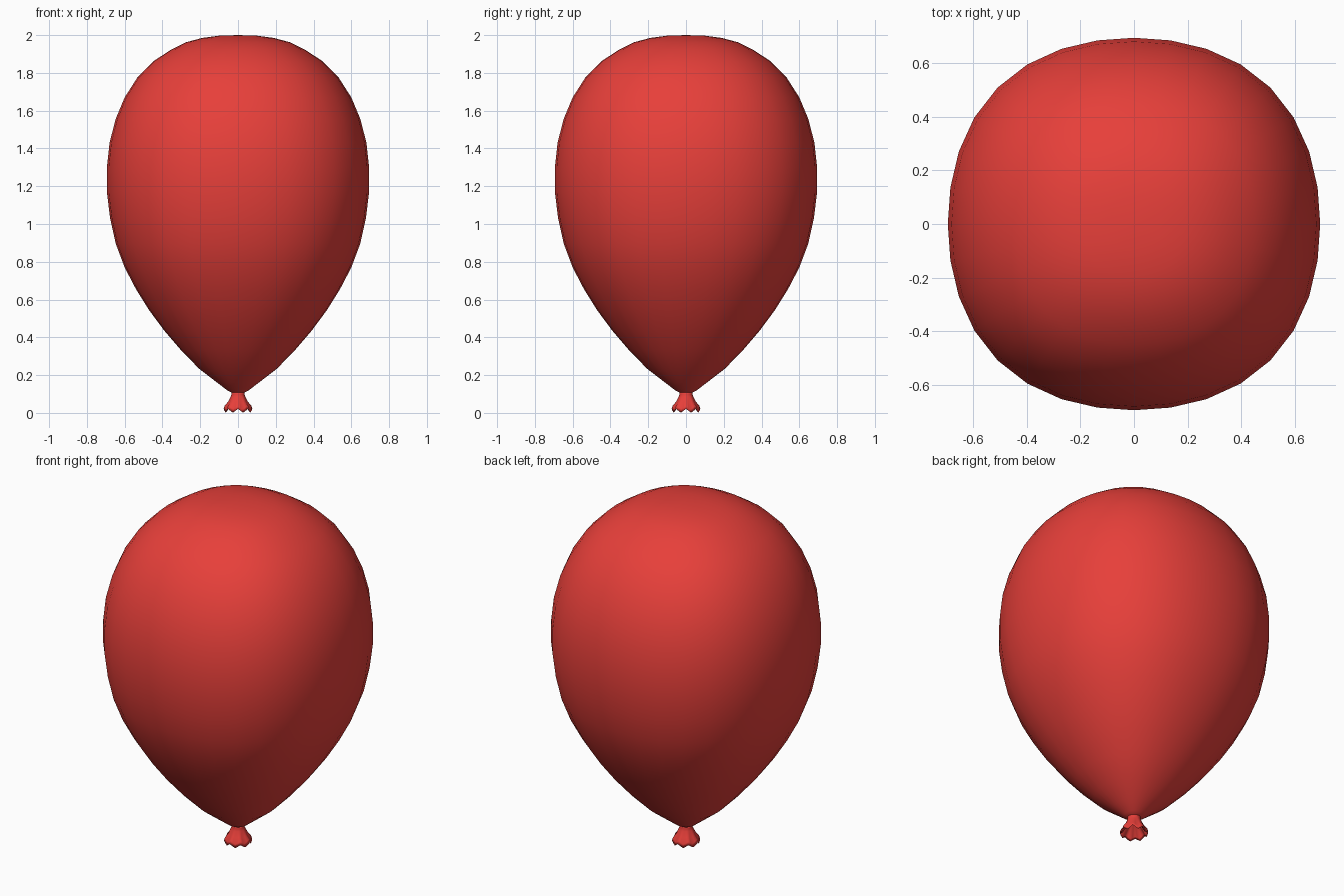
import bpy, bmesh
from math import sin, cos, pi

if "Cube" in bpy.data.objects:
    bpy.data.objects.remove(bpy.data.objects["Cube"])

red = bpy.data.materials.new("red_rubber")
red.diffuse_color = (0.8, 0.05, 0.042, 1)
red.use_nodes = True
red.node_tree.nodes["Principled BSDF"].inputs["Base Color"].default_value = red.diffuse_color


def loft(name, rings, sides, shape, cap_top=None, cap_bottom=None):
    """Skin rings of (radius, z); shape(i, angle) gives radius factor and z offset."""
    bm = bmesh.new()
    loops = []
    for i, (r, z) in enumerate(rings):
        loop = []
        for k in range(sides):
            a = 2 * pi * k / sides
            f, dz = shape(i, a)
            loop.append(bm.verts.new((r * f * cos(a), r * f * sin(a), z + dz)))
        loops.append(loop)
    for lo, hi in zip(loops, loops[1:]):
        for k in range(sides):
            n = (k + 1) % sides
            bm.faces.new((lo[k], lo[n], hi[n], hi[k]))
    for loop, z, flip in ((loops[0], cap_bottom, True), (loops[-1], cap_top, False)):
        if z is not None:
            tip = bm.verts.new((0, 0, z))
            for k in range(sides):
                pair = [loop[k], loop[(k + 1) % sides]]
                bm.faces.new((pair[::-1] if flip else pair) + [tip])
    mesh = bpy.data.meshes.new(name)
    bm.to_mesh(mesh)
    bm.free()
    for p in mesh.polygons:
        p.use_smooth = True
    mesh.materials.append(red)
    obj = bpy.data.objects.new(name, mesh)
    bpy.context.collection.objects.link(obj)
    return obj


# Inflated body: teardrop profile with a slightly squarish section
body = [(0.03, 0.105), (0.055, 0.118), (0.11, 0.16), (0.205, 0.233),
        (0.30, 0.33), (0.39, 0.435), (0.47, 0.543), (0.54, 0.655),
        (0.60, 0.77), (0.647, 0.895), (0.677, 1.03), (0.694, 1.167),
        (0.694, 1.30), (0.68, 1.43), (0.648, 1.555), (0.60, 1.67),
        (0.533, 1.775), (0.45, 1.86), (0.355, 1.923), (0.275, 1.962),
        (0.19, 1.985), (0.10, 1.997)]
loft("balloon_body", body, 32,
     lambda i, a: (1 + 0.018 * (1 - cos(4 * a)), 0), cap_top=2.0, cap_bottom=0.1)

# Tied neck: narrow collar flaring to a wavy open lip, then back up inside
neck = [(0.02, 0.09), (0.062, 0.02), (0.073, 0.011), (0.068, 0.03),
        (0.052, 0.055), (0.039, 0.085), (0.034, 0.098), (0.036, 0.112)]
wave = [0, 0.8, 1, 0.8, 0.4, 0.1, 0, 0]
loft("balloon_neck", neck, 32,
     lambda i, a: (1 + 0.04 * wave[i] * cos(8 * a), 0.01 * wave[i] * cos(8 * a)),
     cap_top=0.114, cap_bottom=0.095)
